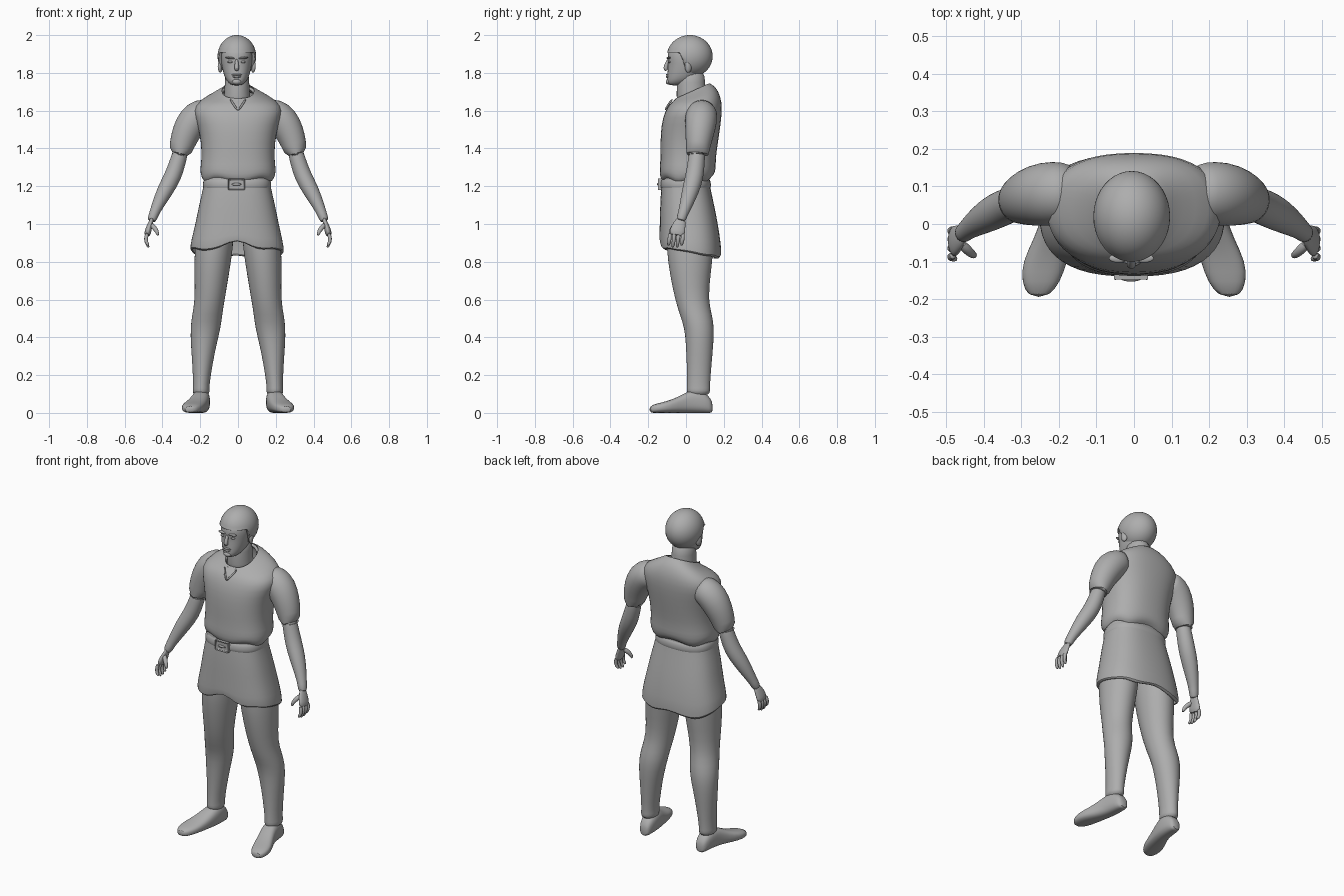
import bpy, bmesh, math
from mathutils import Vector

if "Cube" in bpy.data.objects:
    bpy.data.objects.remove(bpy.data.objects["Cube"], do_unlink=True)

GREY = (0.42, 0.42, 0.42, 1)
clay = bpy.data.materials.new("plain_grey")
clay.use_nodes = True
clay.diffuse_color = GREY
clay.node_tree.nodes["Principled BSDF"].inputs["Base Color"].default_value = GREY

SIDES = 24
X, Y, Z = Vector((1, 0, 0)), Vector((0, 1, 0)), Vector((0, 0, 1))


def finish(name, bm, subdivide=1, angle=60):
    """Turn a bmesh into a smooth shaded object."""
    bmesh.ops.recalc_face_normals(bm, faces=bm.faces)
    mesh = bpy.data.meshes.new(name)
    bm.to_mesh(mesh)
    bm.free()
    mesh.materials.append(clay)
    obj = bpy.data.objects.new(name, mesh)
    bpy.context.collection.objects.link(obj)
    if subdivide:
        mod = obj.modifiers.new("smooth", "SUBSURF")
        mod.levels = mod.render_levels = subdivide
    bpy.ops.object.select_all(action="DESELECT")
    obj.select_set(True)
    bpy.context.view_layer.objects.active = obj
    bpy.ops.object.shade_smooth_by_angle(angle=math.radians(angle))
    return obj


def oval(center, u, v, power=2, sides=SIDES):
    """Points of a rounded section with half axes u and v."""
    points = []
    for i in range(sides):
        a = math.tau * i / sides
        c, s = math.cos(a), math.sin(a)
        points.append(center + u * math.copysign(abs(c) ** (2 / power), c)
                      + v * math.copysign(abs(s) ** (2 / power), s))
    return points


def skin(name, rings, start=True, end=True, closed=True, subdivide=1):
    """Bridge rows of points into one surface."""
    bm = bmesh.new()
    rows = [[bm.verts.new(p) for p in ring] for ring in rings]
    count = len(rows[0])
    for low, high in zip(rows, rows[1:]):
        for i in range(count if closed else count - 1):
            j = (i + 1) % count
            bm.faces.new((low[i], low[j], high[j], high[i]))
    if start:
        bm.faces.new(rows[0])
    if end:
        bm.faces.new(rows[-1])
    return finish(name, bm, subdivide)


def body_rings(table, power=2, cx=0):
    """Level sections: height, front, back, half width, slope."""
    rings = []
    for z, front, back, half, slope in table:
        depth = (back - front) / 2
        rings.append(oval(Vector((cx, front + depth, z)), X * half,
                          Vector((0, depth, depth * slope)), power))
    return rings


def limb(name, path, side, flat=1, sides=SIDES, start=True, end=True):
    """Round sections square to a path of x, y, z, radius."""
    centers = [Vector((side * p[0], p[1], p[2])) for p in path]
    rings = []
    for i, c in enumerate(centers):
        t = (centers[min(i + 1, len(path) - 1)] - centers[max(i - 1, 0)]).normalized()
        v = (Y - t * t.y).normalized()
        rings.append(oval(c, t.cross(v) * path[i][3] * flat, v * path[i][3], 2, sides))
    return skin(name, rings, start, end)


def blob(name, center, size, turn=0):
    bm = bmesh.new()
    bmesh.ops.create_uvsphere(bm, u_segments=16, v_segments=10, radius=1)
    for v in bm.verts:
        v.co = Vector(v.co[i] * size[i] for i in range(3))
    obj = finish(name, bm, 0)
    obj.location = center
    obj.rotation_euler.y = turn
    return obj


# Shirt with a blousing, slightly wavy hem
shirt = body_rings([
    (1.235, -.122, .125, .183, 0), (1.25, -.138, .148, .197, 0),
    (1.29, -.141, .16, .203, 0), (1.34, -.136, .157, .194, 0),
    (1.43, -.137, .17, .196, 0), (1.53, -.132, .185, .215, 0),
    (1.605, -.112, .193, .245, .05), (1.655, -.088, .185, .205, .15),
    (1.688, -.068, .158, .125, .35), (1.705, -.055, .125, .085, .45)], 2.4)
for ring in shirt[:2]:
    for i, p in enumerate(ring):
        p.z += .012 * math.sin(i * 1.3)
skin("shirt", shirt, start=False, end=False)

# Shorts with a lifted middle and a lower back hem
shorts = body_rings([
    (1.26, -.122, .118, .172, 0), (1.2, -.132, .128, .178, 0),
    (1.1, -.138, .15, .203, 0), (1, -.14, .17, .222, 0),
    (.92, -.142, .184, .243, 0), (.86, -.142, .192, .254, 0),
    (.865, -.12, .17, .235, 0)], 2.5, -.005)
for ring, share in zip(shorts[-3:], (.4, 1, 1)):
    for p in ring:
        notch = math.exp(-(p.x / .06) ** 2)
        lift = notch * (.065 if p.y < 0 else .03)
        drop = .055 * max(p.y, 0) / .19
        ripple = .008 * math.sin(p.x * 45)
        p.z += share * (lift - drop + ripple)
skin("shorts", shorts, start=False, end=False)

# Belt and buckle
skin("belt", body_rings([(1.19, -.134, .13, .179, 0), (1.2, -.138, .134, .183, 0),
                         (1.225, -.136, .132, .181, 0), (1.235, -.13, .125, .176, 0)],
                        2.5, -.005), False, False)
bm = bmesh.new()
bmesh.ops.create_cube(bm, size=1)
for v in bm.verts:
    v.co = Vector((v.co.x * .09 - .008, v.co.y * .022 - .139, v.co.z * .06 + 1.21))
bm.normal_update()
face = [f for f in bm.faces if f.normal.y < -.5]
bmesh.ops.inset_region(bm, faces=face, thickness=.012, depth=0)
bmesh.ops.translate(bm, verts=face[0].verts, vec=Y * .008)
bmesh.ops.bevel(bm, geom=bm.edges[:], offset=.003, segments=2, affect="EDGES")
finish("buckle", bm, 0, 40)
blob("buckle_pin", (-.008, -.147, 1.21), (.026, .006, .007))

# Collar folded around the neck, open at the front
inner, crest, outer = [], [], []
for i in range(31):
    a = -math.pi / 2 + .22 + (math.tau - .44) * i / 30
    c, s = math.cos(a), math.sin(a)
    tip = max(0, -s) ** 6
    inner.append(Vector((.08 * c, .035 + .085 * s, 1.685 + .04 * s)))
    crest.append(Vector((.088 * c, .033 + .095 * s, 1.708 + .04 * s)))
    outer.append(Vector((.115 * c + .1 * c * tip, .035 + .118 * s,
                         1.67 + .036 * s - .018 * tip)))
collar = skin("collar", [inner, crest, outer], False, False, closed=False)
thick = collar.modifiers.new("cloth", "SOLIDIFY")
thick.thickness = .008

# Neck, head and hair
skin("neck", body_rings([(1.6, -.05, .11, .075, 0), (1.68, -.05, .11, .07, 0),
                         (1.75, -.05, .1, .064, 0), (1.82, -.04, .1, .064, 0)], 2, -.005))
skin("head", body_rings([
    (1.733, -.085, -.03, .022, 0), (1.745, -.102, .01, .042, 0),
    (1.77, -.1, .06, .062, 0), (1.81, -.098, .09, .074, 0),
    (1.85, -.094, .1, .082, 0), (1.885, -.1, .11, .086, 0),
    (1.93, -.09, .11, .082, 0), (1.97, -.05, .08, .055, 0)], 2.2, -.007))

bm = bmesh.new()
bmesh.ops.create_uvsphere(bm, u_segments=40, v_segments=28, radius=1)
for v in bm.verts:
    v.co = Vector((v.co.x * .102 - .006, v.co.y * .121 + .02, v.co.z * .112 + 1.888))
    t = min(1, max(0, (.015 - v.co.y) / .05))
    v.co.z = max(v.co.z, 1.78 + .128 * t * t * (3 - 2 * t))
finish("hair", bm, 0, 50)

# Face details
limb("nose", [(-.007, -.092, 1.875, .007), (-.007, -.1, 1.85, .01),
              (-.007, -.111, 1.825, .014), (-.007, -.1, 1.812, .011)], 1, 1, 12)
blob("upper_lip", (-.007, -.098, 1.79), (.027, .008, .005))
blob("lower_lip", (-.007, -.098, 1.779), (.022, .008, .006))
blob("chin", (-.007, -.092, 1.753), (.024, .015, .015))
for side, word in ((1, "left"), (-1, "right")):
    at = -.007 + side * .034
    blob(word + "_brow", (at, -.091, 1.879), (.026, .012, .006), side * -.1)
    blob(word + "_eye", (at, -.088, 1.858), (.014, .008, .006))
    ear = blob(word + "_ear", (-.007 + side * .087, .012, 1.835), (.012, .02, .034))
    ear.rotation_euler.z = side * .4

# Limbs, mirrored
for side, word in ((1, "left"), (-1, "right")):
    limb(word + "_sleeve", [
        (.15, .085, 1.59, .07), (.19, .083, 1.585, .083), (.237, .08, 1.553, .087),
        (.277, .072, 1.48, .077), (.297, .065, 1.42, .066), (.311, .06, 1.36, .058),
        (.31, .06, 1.365, .05)], side, 1, end=False)
    limb(word + "_arm", [
        (.285, .065, 1.45, .04), (.318, .055, 1.33, .045), (.345, .045, 1.25, .049),
        (.385, .025, 1.18, .046), (.425, 0, 1.1, .034), (.447, -.018, 1.05, .026),
        (.46, -.03, 1.01, .026)], side, .95)
    limb(word + "_palm", [
        (.452, -.022, 1.035, .022), (.465, -.035, 1, .033), (.476, -.045, .965, .042),
        (.482, -.05, .935, .04)], side, .42)
    for i, finger in enumerate(("little", "ring", "middle", "index")):
        y = -.015 - .023 * i
        tip = .885 - .012 * (i in (1, 2))
        limb(word + "_" + finger + "_finger", [
            (.48, y, .955, .011), (.489, y - .003, .92, .011),
            (.484, y - .006, .9, .01), (.472, y - .01, tip, .007)], side, 1, 10)
    limb(word + "_thumb", [
        (.462, -.05, 1, .014), (.443, -.07, .98, .014),
        (.428, -.082, .96, .011), (.423, -.085, .937, .007)], side, 1, 10)

    # Leg sections: x, y, z, half width, half depth
    leg = [(.115, .02, 1.04, .1, .125), (.128, .022, .87, .103, .127),
           (.14, .022, .73, .092, .108), (.149, .03, .6, .079, .088),
           (.163, .052, .52, .08, .086), (.172, .071, .45, .081, .079),
           (.182, .072, .36, .068, .073), (.188, .07, .26, .054, .066),
           (.195, .066, .14, .042, .06), (.195, .066, .12, .047, .064),
           (.195, .066, .09, .04, .056)]
    skin(word + "_leg", [oval(Vector((side * x, y, z)), X * a, Y * b)
                         for x, y, z, a, b in leg])

    # Foot sections: x, y, height, half width
    foot = [(.188, .142, .05, .022), (.19, .125, .09, .037), (.192, .07, .125, .046),
            (.198, .015, .118, .048), (.215, -.04, .085, .052), (.237, -.1, .062, .06),
            (.248, -.155, .05, .052), (.254, -.195, .035, .026)]
    skin(word + "_foot", [oval(Vector((side * x, y, h / 2)), X * w, Z * h / 2, 2.6)
                          for x, y, h, w in foot])

    # Open neckline edge
    limb(word + "_placket", [(.042, -.07, 1.663, .006), (.022, -.096, 1.63, .006),
                             (0, -.112, 1.6, .005)], side, 1, 8)
